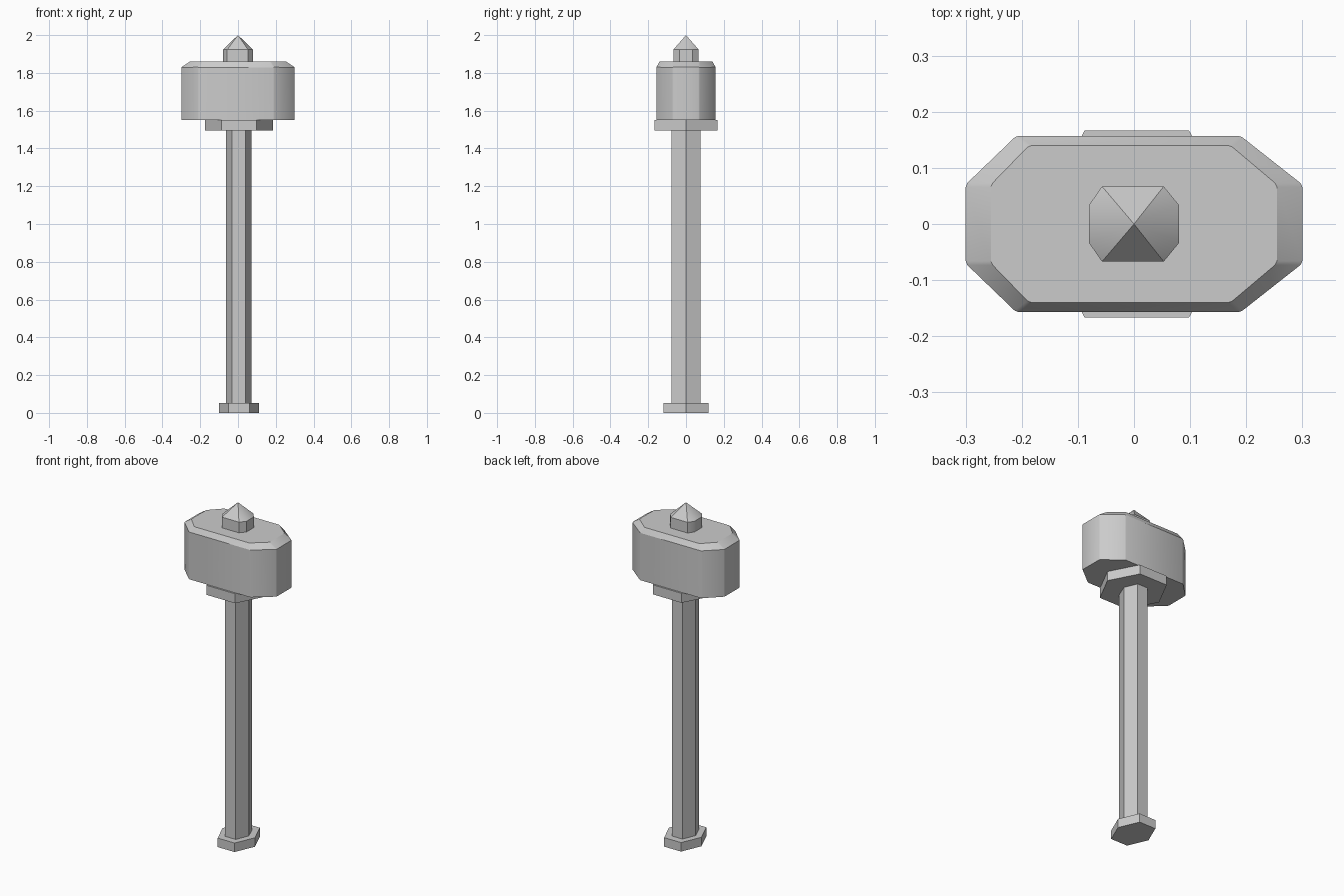
import bpy, bmesh
from math import radians

if "Cube" in bpy.data.objects:
    bpy.data.objects.remove(bpy.data.objects["Cube"])


def hexagon(cx, tip, flat, depth):
    """Hexagon outline with points on the x axis and flat faces to front and back."""
    return [(cx + tip, 0), (cx + flat, depth), (cx - flat, depth),
            (cx - tip, 0), (cx - flat, -depth), (cx + flat, -depth)]


def octagon(half_x, side_y, left, right, depth):
    """Box outline with cut corners; left/right are the ends of the long faces."""
    return [(half_x, -side_y), (half_x, side_y), (right, depth), (left, depth),
            (-half_x, side_y), (-half_x, -side_y), (left, -depth), (right, -depth)]


def loft(name, levels, apex=None, bevel=0.0):
    """Closed solid through equal-count outlines [(z, outline), ...], with optional apex."""
    bm = bmesh.new()
    rings = [[bm.verts.new((x, y, z)) for x, y in pts] for z, pts in levels]
    n = len(rings[0])
    side_edges = []
    for a, b in zip(rings, rings[1:]):
        for i in range(n):
            j = (i + 1) % n
            bm.faces.new((a[i], a[j], b[j], b[i]))
            side_edges.append(bm.edges.get((a[i], b[i])))
    bm.faces.new(rings[0][::-1])
    if apex:
        tip = bm.verts.new(apex)
        for i in range(n):
            bm.faces.new((rings[-1][i], rings[-1][(i + 1) % n], tip))
    else:
        bm.faces.new(rings[-1])
    if bevel:
        bmesh.ops.bevel(bm, geom=side_edges, offset=bevel, offset_type='OFFSET',
                        segments=1, profile=0.5, affect='EDGES')
    bmesh.ops.recalc_face_normals(bm, faces=bm.faces[:])
    mesh = bpy.data.meshes.new(name)
    bm.to_mesh(mesh)
    bm.free()
    obj = bpy.data.objects.new(name, mesh)
    bpy.context.collection.objects.link(obj)
    return obj


def smooth(obj, angle):
    bpy.ops.object.select_all(action='DESELECT')
    obj.select_set(True)
    bpy.context.view_layer.objects.active = obj
    bpy.ops.object.shade_smooth_by_angle(angle=radians(angle))


# Pommel, shaft and collar: straight hexagonal prisms
for name, z0, z1, outline in (
        ("pommel", 0.0, 0.053, hexagon(0.005, 0.106, 0.055, 0.118)),
        ("shaft", 0.053, 1.495, hexagon(0.004, 0.067, 0.035, 0.077)),
        ("collar", 1.495, 1.551, hexagon(0.005, 0.18, 0.093, 0.167))):
    loft(name, [(z0, outline), (z1, outline)])

# Hammer head: cut-corner block with a sloped upper rim
body = octagon(0.30, 0.07, -0.21, 0.19, 0.157)
head = loft("hammer_head", [(1.551, body), (1.83, body),
                            (1.86, octagon(0.255, 0.07, -0.187, 0.172, 0.14))],
            bevel=0.004)
smooth(head, 28)

# Pointed cap on top of the head
cap_outline = octagon(0.08, 0.034, -0.057, 0.053, 0.067)
cap = loft("pointed_cap", [(1.86, cap_outline), (1.923, cap_outline)], apex=(0, 0, 2.0))
smooth(cap, 35)
